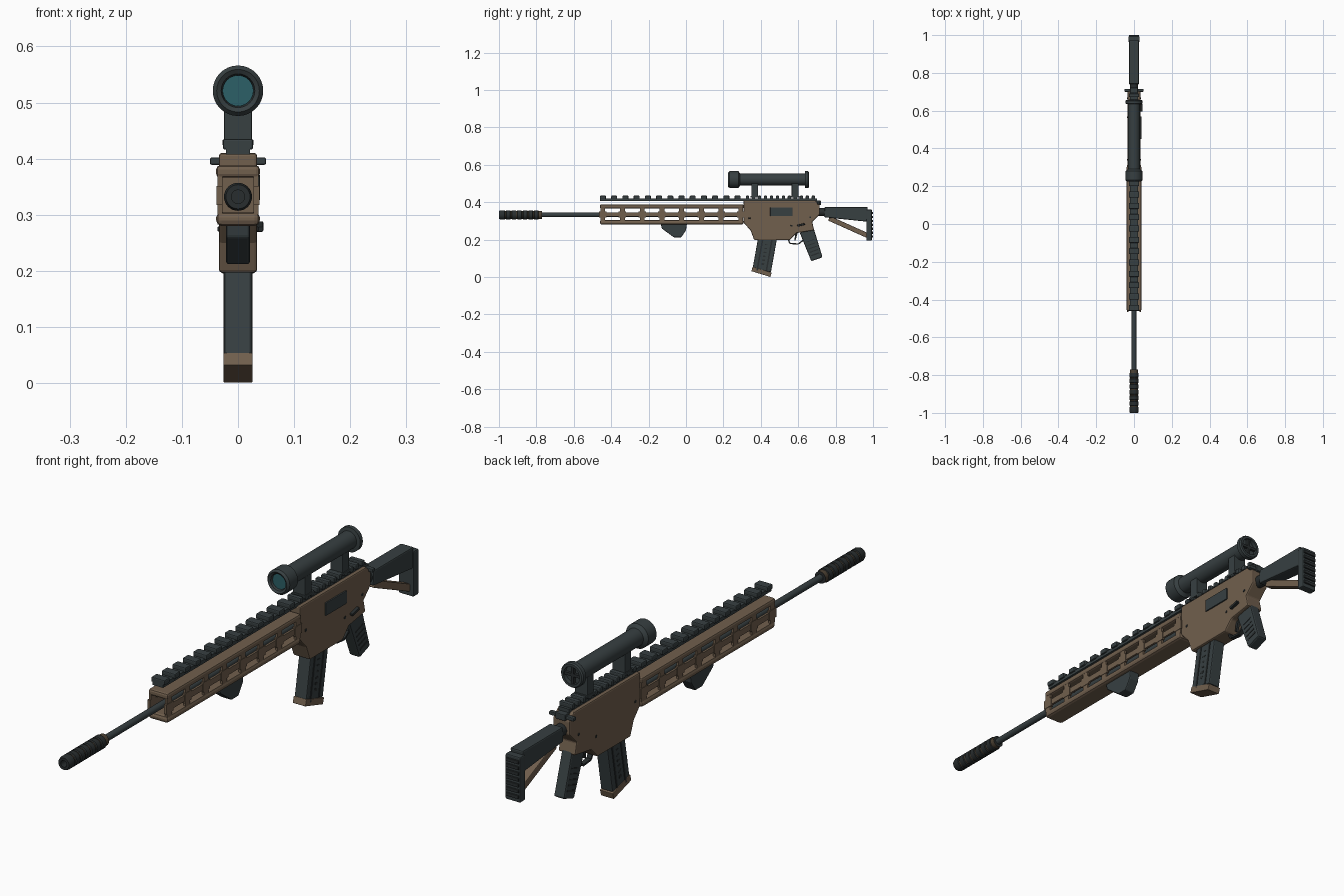
import bpy, bmesh, math
from mathutils import Vector

default_cube = bpy.data.objects.get("Cube")
if default_cube:
    bpy.data.objects.remove(default_cube, do_unlink=True)


def material(name, *rgb):
    mat = bpy.data.materials.new(name)
    mat.use_nodes = True
    mat.diffuse_color = (*rgb, 1)
    shader = mat.node_tree.nodes["Principled BSDF"]
    shader.inputs["Base Color"].default_value = (*rgb, 1)
    return mat


tan = material("tan", .165, .115, .075)
slate = material("slate", .038, .05, .053)
black = material("black", .022, .027, .028)
brown = material("groove brown", .075, .055, .035)
teal = material("lens teal", .025, .115, .135)


def make_object(name, bm, materials):
    bmesh.ops.recalc_face_normals(bm, faces=bm.faces)
    mesh = bpy.data.meshes.new(name)
    bm.to_mesh(mesh)
    bm.free()
    for mat in materials:
        mesh.materials.append(mat)
    obj = bpy.data.objects.new(name, mesh)
    bpy.context.collection.objects.link(obj)
    return obj


# Shapes: a side outline of (y, z) points and the x range it is extruded over
def outline(left, right, *points):
    return points, left, right


def block(half, back, front, low, high):
    return outline(-half, half, (back, low), (front, low), (front, high), (back, high))


def bar(half, start, end, start_depth, end_depth=None):
    """Straight member from start to end, with square-cut ends and optional taper."""
    a, b = Vector(start), Vector(end)
    across = (b - a).orthogonal().normalized() / 2
    wide_a, wide_b = across * start_depth, across * (end_depth or start_depth)
    return outline(-half, half, a - wide_a, b - wide_b, b + wide_b, a + wide_a)


def part(name, mat, shapes, bevel=0):
    bm = bmesh.new()
    for points, left, right in shapes:
        ends = [[bm.verts.new((x, y, z)) for y, z in points] for x in (left, right)]
        for end in ends:
            bm.faces.new(end)
        for i in range(len(points)):
            bm.faces.new((ends[0][i - 1], ends[0][i], ends[1][i], ends[1][i - 1]))
    obj = make_object(name, bm, [mat])
    if bevel:
        mod = obj.modifiers.new("soft edges", "BEVEL")
        mod.width, mod.segments, mod.limit_method = bevel, 2, "ANGLE"


def lathe(name, height, profile, mat, groove_mat=None, groove_radius=0):
    """Turn a profile of (radius, y) points about a line along y."""
    bm = bmesh.new()
    verts = [bm.verts.new((radius, y, 0)) for radius, y in profile]
    edges = [bm.edges.new(pair) for pair in zip(verts, verts[1:])]
    bmesh.ops.spin(bm, geom=verts + edges, cent=(0, 0, 0), axis=(0, 1, 0),
                   angle=math.tau, steps=32)
    bmesh.ops.remove_doubles(bm, verts=bm.verts, dist=.00001)
    if groove_mat:
        for face in bm.faces:
            radii = [math.hypot(v.co.x, v.co.z) for v in face.verts]
            face.material_index = int(max(radii) - groove_radius < .0001 and
                                      min(radii) - groove_radius > -.0001)
    obj = make_object(name, bm, [mat, groove_mat] if groove_mat else [mat])
    obj.location.z = height
    bpy.ops.object.select_all(action="DESELECT")
    obj.select_set(True)
    bpy.context.view_layer.objects.active = obj
    bpy.ops.object.shade_smooth_by_angle(angle=math.radians(35))


def rod(name, height, radius, start, end, mat):
    lathe(name, height, [(0, start), (radius, start), (radius, end), (0, end)], mat)


# Barrel and grooved muzzle device with an open bore
bore, groove, outer = .012, .0215, .025
barrel_height = .332
rod("barrel", barrel_height, bore, -.8, .32, slate)
profile = [(0, -.95), (bore, -.95), (bore, -1), (groove, -1)]
for i in range(7):
    y = -.99 + i * .03
    profile += [(outer, y), (outer, y + .02), (groove, y + .022), (groove, y + .027)]
profile += [(groove, -.77), (0, -.77)]
lathe("muzzle_device", barrel_height, profile, black, brown, groove)

# Handguard: top and bottom beams joined by slotted side frames
front, back = -.46, .308
part("handguard_top", tan, [block(.039, front, back, .366, .388)], .007)
part("handguard_bottom", tan, [block(.039, front, back, .28, .305)], .01)
frames = []
post_spacing = (back - front - .03) / 7
for side in (-1, 1):
    def strip(depth, y, reach, low, high):
        points = block(0, y - reach, y + reach, low, high)[0]
        return outline(side * .028, side * depth, *points)

    middle = (front + back) / 2
    frames.append(strip(.036, middle, back - middle, .323, .345))
    for i in range(8):
        post = front + .015 + i * post_spacing
        frames.append(strip(.0365, post, .013, .3, .37))
        # Flared feet shape the slot ends
        frames.append(strip(.038, post, .02, .317, .351))
part("handguard_sides", tan, frames)

# Hand stop under the handguard
part("hand_stop", slate, [outline(-.021, .021, (-.135, .285), (.005, .285), (0, .25),
                                  (-.025, .212), (-.065, .212), (-.13, .26))], .004)

# Receiver and its small fittings
part("receiver", tan, [outline(-.034, .034, (back, .29), (back, .41), (.69, .41), (.715, .385),
                               (.715, .335), (.675, .295), (.685, .25), (.59, .235),
                               (.555, .197), (.365, .197), (.345, .25))], .005)
port = block(0, .45, .57, .325, .372)[0]
part("ejection_port", slate, [outline(.03, .039, *port)], .002)
part("charging_handle", slate, [block(.05, .7, .716, .389, .402),
                                block(.02, .67, .722, .385, .408)], .003)
lever = bar(0, (.595, .274), (.635, .284), .01)[0]
part("selector", black, [outline(.03, .045, *lever)], .002)
part("receiver_pins", black, [block(.0365, y, y + .009, z, z + .009)
                              for y, z in ((.335, .31), (.56, .27), (.66, .315))], .002)

# Top rail with broad teeth in front and close teeth behind
part("rail_base", slate, [block(.021, front, .7, .407, .421)])
teeth = [block(.027, y, y + .032, .416, .435) for y in [front + i * .06 for i in range(13)]]
teeth += [block(.027, y, y + .018, .416, .435) for y in [.32 + i * .032 for i in range(12)]]
part("rail_teeth", slate, teeth, .004)

# Scope: rounded bell, straight tube and a recessed eyepiece with spokes
scope_height = .521
tube, rim = .032, .045
lathe("scope_body", scope_height,
      [(.026, .25), (.03, .23), (.038, .225), (rim, .233), (rim, .28), (tube, .29),
       (tube, .635), (rim, .637), (rim, .652), (.041, .657), (tube, .657),
       (tube, .642), (0, .642)], slate)
rod("scope_lens", scope_height, .0275, .238, .245, teal)
part("eyepiece_spokes", black, [
    block(width, .64, .652, scope_height - height, scope_height + height)
    for width, height in ((tube, .005), (.005, tube))])
for name, y in (("front_scope_mount", .35), ("rear_scope_mount", .565)):
    part(name, slate, [block(.025, y, y + .036, .425, .508),
                       block(.028, y - .006, y + .042, .424, .434)], .002)

# Magazine: slanted body, raised ribs and a floor plate
top, bottom = Vector((.44, .23)), Vector((.405, .035))
part("magazine", slate, [bar(.024, top, bottom, .1)], .004)
ribs = []
for shift in (-.025, .025):
    offset = Vector((shift, 0))
    ribs.append(bar(.026, top + offset, bottom + offset, .008))
for i in range(6):
    spot = bottom.lerp(top, .15 + i * .11)
    ribs.append(bar(.025, spot, spot.lerp(top, .06), .014))
part("magazine_ribs", black, ribs)
part("magazine_floor", tan, [bar(.026, (.407, .039), (.4, .016), .106)], .002)

# Trigger and its guard
guard = [(.545, .205), (.555, .18), (.6, .176), (.625, .195), (.63, .24)]
part("trigger_guard", black, [bar(.009, a, b, .007) for a, b in zip(guard, guard[1:])])
part("trigger", black, [bar(.005, (.592, .24), (.582, .195), .013, .006)])

# Pistol grip with ridges
grip_top, grip_end = Vector((.645, .25)), Vector((.7, .095))
part("grip", slate, [bar(.021, grip_top, grip_end, .078, .064)], .006)
ridges = []
for i in range(5):
    spot = grip_end.lerp(grip_top, .15 + i * .12)
    ridges.append(bar(.0225, spot, spot.lerp(grip_top, .05), .045))
part("grip_ridges", black, ridges)

# Stock: tube, tapered body, ribbed butt plate and lower strut
rod("stock_tube", .348, .022, .7, .77, black)
part("stock_body", slate, [bar(.026, (.74, .347), (.97, .335), .055, .078)], .005)
part("butt_plate", slate, [bar(.03, (.979, .36), (.979, .195), .03)], .004)
part("butt_ribs", black, [block(.026, .99, 1, z, z + .012)
                          for z in [.21 + i * .021 for i in range(7)]], .002)
part("stock_strut", tan, [bar(.015, (.765, .314), (.97, .222), .026)], .003)
